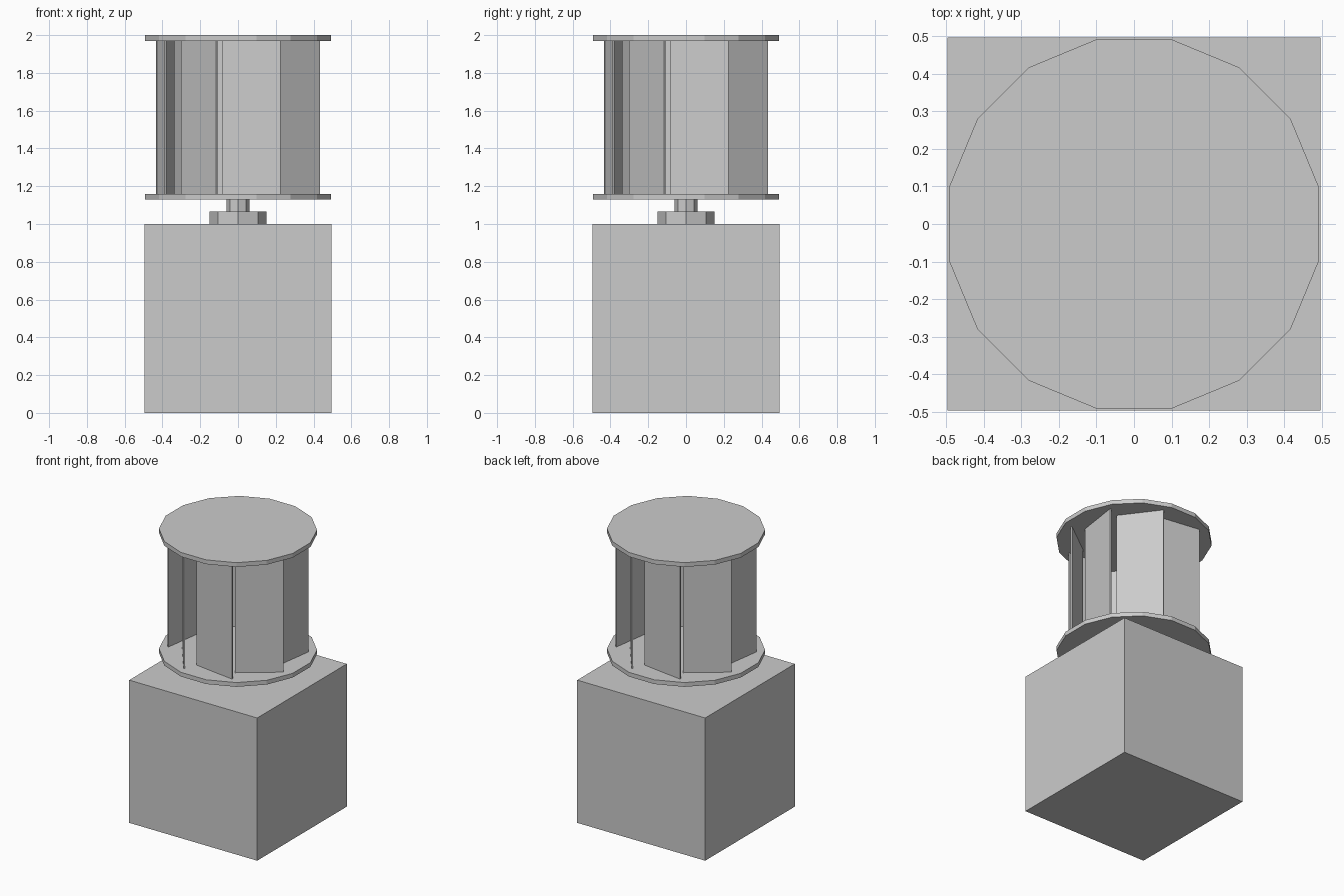
import bpy, math
from mathutils import Vector, Matrix

if "Cube" in bpy.data.objects:
    bpy.data.objects.remove(bpy.data.objects["Cube"])


def prism(name, outline, z0, z1):
    """Extrude a counter-clockwise 2D outline from z0 to z1."""
    n = len(outline)
    verts = [(x, y, z) for z in (z0, z1) for x, y in outline]
    faces = [tuple(reversed(range(n))), tuple(range(n, 2 * n))]
    faces += [(i, (i + 1) % n, n + (i + 1) % n, n + i) for i in range(n)]
    mesh = bpy.data.meshes.new(name)
    mesh.from_pydata(verts, [], faces)
    obj = bpy.data.objects.new(name, mesh)
    bpy.context.collection.objects.link(obj)
    return obj


def polygon(radius, sides, offset=0.0):
    angles = [math.radians(offset) + math.tau * i / sides for i in range(sides)]
    return [(radius * math.cos(a), radius * math.sin(a)) for a in angles]


# Square base block
h = 0.496
prism("base_block", [(-h, -h), (h, -h), (h, h), (-h, h)], 0, 1)

# Octagonal collar and shaft
prism("collar", polygon(0.151, 8), 1.0, 1.065)
prism("shaft", polygon(0.061, 8), 1.065, 1.13)

# Sixteen-sided end discs
prism("lower_disc", polygon(0.502, 16, 11.25), 1.13, 1.16)
prism("upper_disc", polygon(0.502, 16, 11.25), 1.97, 2.0)

# Ring of eight slanted thin blades
inner, outer = Vector((-0.302, -0.187)), Vector((-0.117, -0.435))
along = (outer - inner).normalized()
side = Vector((-along.y, along.x)) * 0.01
section = [inner, outer, outer + side, inner + side]
for i in range(8):
    turn = Matrix.Rotation(math.tau * i / 8, 2)
    prism(f"blade_{i + 1}", [tuple(turn @ p) for p in section], 1.16, 1.97)
